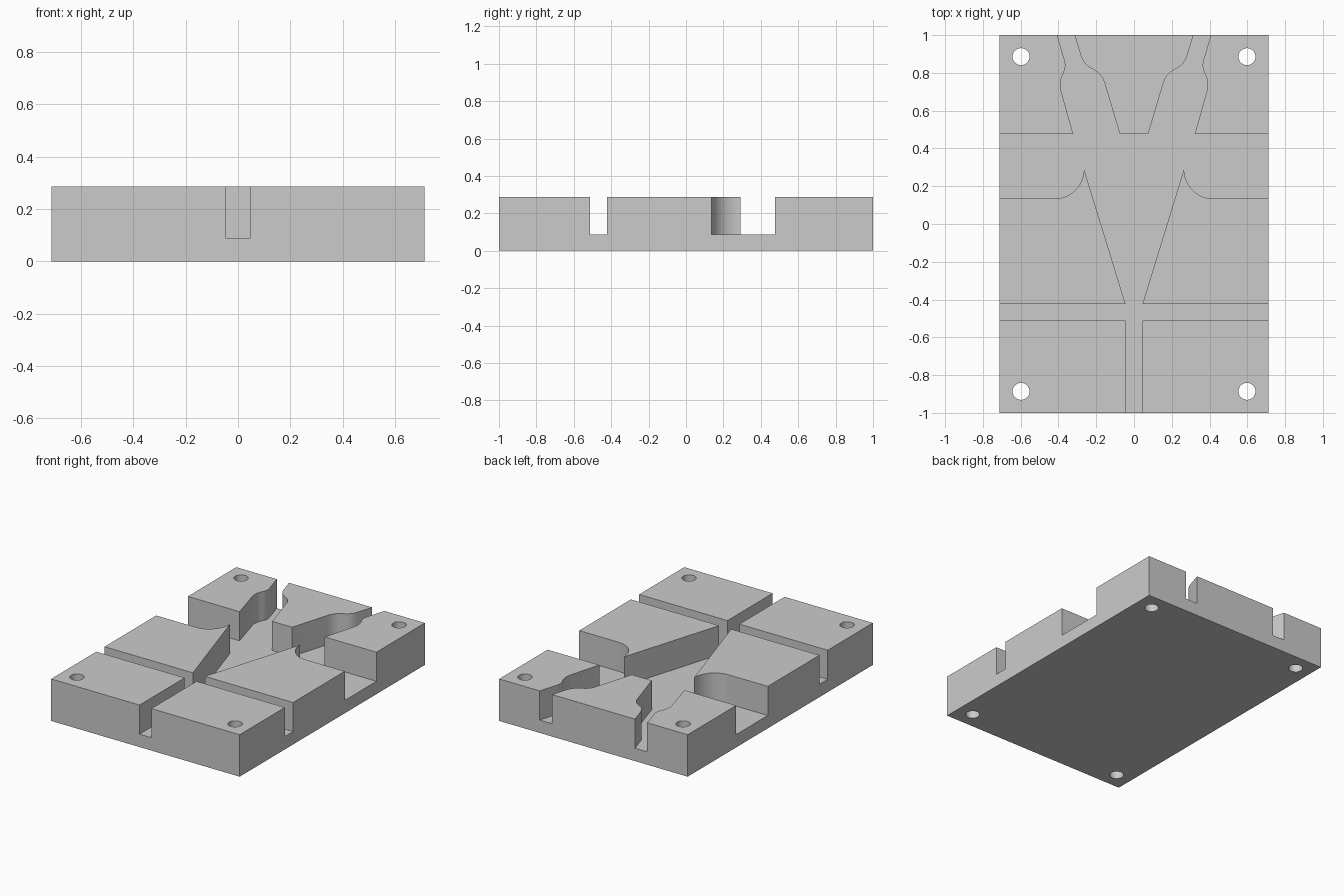
import bpy, bmesh
from math import cos, sin, pi
from mathutils import Vector
from mathutils.geometry import interpolate_bezier

cube = bpy.data.objects.get("Cube")
if cube:
    bpy.data.objects.remove(cube, do_unlink=True)

HALF_W, HALF_L, HEIGHT, FLOOR = 0.713, 1.0, 0.287, 0.088
OUT = 0.1  # how far cutters run past the block


def make_material(name, rgb):
    mat = bpy.data.materials.new(name)
    mat.use_nodes = True
    mat.diffuse_color = (*rgb, 1)
    mat.node_tree.nodes["Principled BSDF"].inputs["Base Color"].default_value = (*rgb, 1)
    return mat


def prism(name, outline, z0, z1):
    """Extrude a flat outline from z0 to z1."""
    bm = bmesh.new()
    face = bm.faces.new([bm.verts.new((x, y, z0)) for x, y in outline])
    ext = bmesh.ops.extrude_face_region(bm, geom=[face])
    verts = [g for g in ext["geom"] if isinstance(g, bmesh.types.BMVert)]
    bmesh.ops.translate(bm, verts=verts, vec=(0, 0, z1 - z0))
    bmesh.ops.recalc_face_normals(bm, faces=bm.faces)
    mesh = bpy.data.meshes.new(name)
    bm.to_mesh(mesh)
    bm.free()
    obj = bpy.data.objects.new(name, mesh)
    bpy.context.collection.objects.link(obj)
    return obj


def bend(*pts):
    """Points along a cubic curve."""
    return [(p.x, p.y) for p in interpolate_bezier(*[Vector(p) for p in pts], 9)]


def cut(target, cutter):
    cutter.hide_render = True
    mod = target.modifiers.new("cut", 'BOOLEAN')
    mod.operation, mod.solver, mod.object = 'DIFFERENCE', 'EXACT', cutter
    bpy.context.view_layer.objects.active = target
    bpy.ops.object.modifier_apply(modifier=mod.name)
    bpy.data.objects.remove(cutter, do_unlink=True)


# Solid block
block = prism("channelled_block", [(-HALF_W, -HALF_L), (HALF_W, -HALF_L),
                                   (HALF_W, HALF_L), (-HALF_W, HALF_L)], 0, HEIGHT)

# Half outline of the channels: front slot, cross slot, flared middle
side = HALF_W + OUT
half = [(0.045, -HALF_L - OUT), (0.045, -0.512), (side, -0.512),
        (side, -0.423), (0.045, -0.423)]
# Rounded shoulder beside the flare
half += [(0.415 + 0.15 * cos(a), 0.292 + 0.157 * sin(a))
         for a in [pi + pi / 2 * i / 16 for i in range(17)]]
half += [(side, 0.135), (side, 0.477), (0.322, 0.477)]
# Wavy outer wall of the rear branch
half += bend((0.386, 0.705), (0.393, 0.735), (0.392, 0.76), (0.378, 0.79))
half += bend((0.378, 0.79), (0.363, 0.82), (0.358, 0.84), (0.37, 0.875))[1:]
half += [(0.436, HALF_L + OUT), (0.345, HALF_L + OUT)]
# Wavy inner wall of the rear branch
half += bend((0.281, 0.89), (0.268, 0.855), (0.25, 0.835), (0.222, 0.822))
half += bend((0.222, 0.822), (0.205, 0.81), (0.173, 0.80), (0.157, 0.75))[1:]
half += [(0.075, 0.477)]

outline = half + [(-x, y) for x, y in reversed(half)]
cut(block, prism("channel_cutter", outline, FLOOR, HEIGHT + OUT))

# Bolt holes through the corners
for sx in (-1, 1):
    for sy in (-1, 1):
        ring = [(sx * 0.598 + 0.045 * cos(2 * pi * i / 32),
                 sy * 0.886 + 0.045 * sin(2 * pi * i / 32)) for i in range(32)]
        cut(block, prism("hole_cutter", ring, -OUT, HEIGHT + OUT))

# Finish
block.data.materials.clear()
block.data.materials.append(make_material("light_grey", (0.6, 0.6, 0.6)))
for poly in block.data.polygons:
    poly.material_index = 0
block.select_set(True)
bpy.context.view_layer.objects.active = block
bpy.ops.object.shade_smooth_by_angle(angle=pi / 6)
